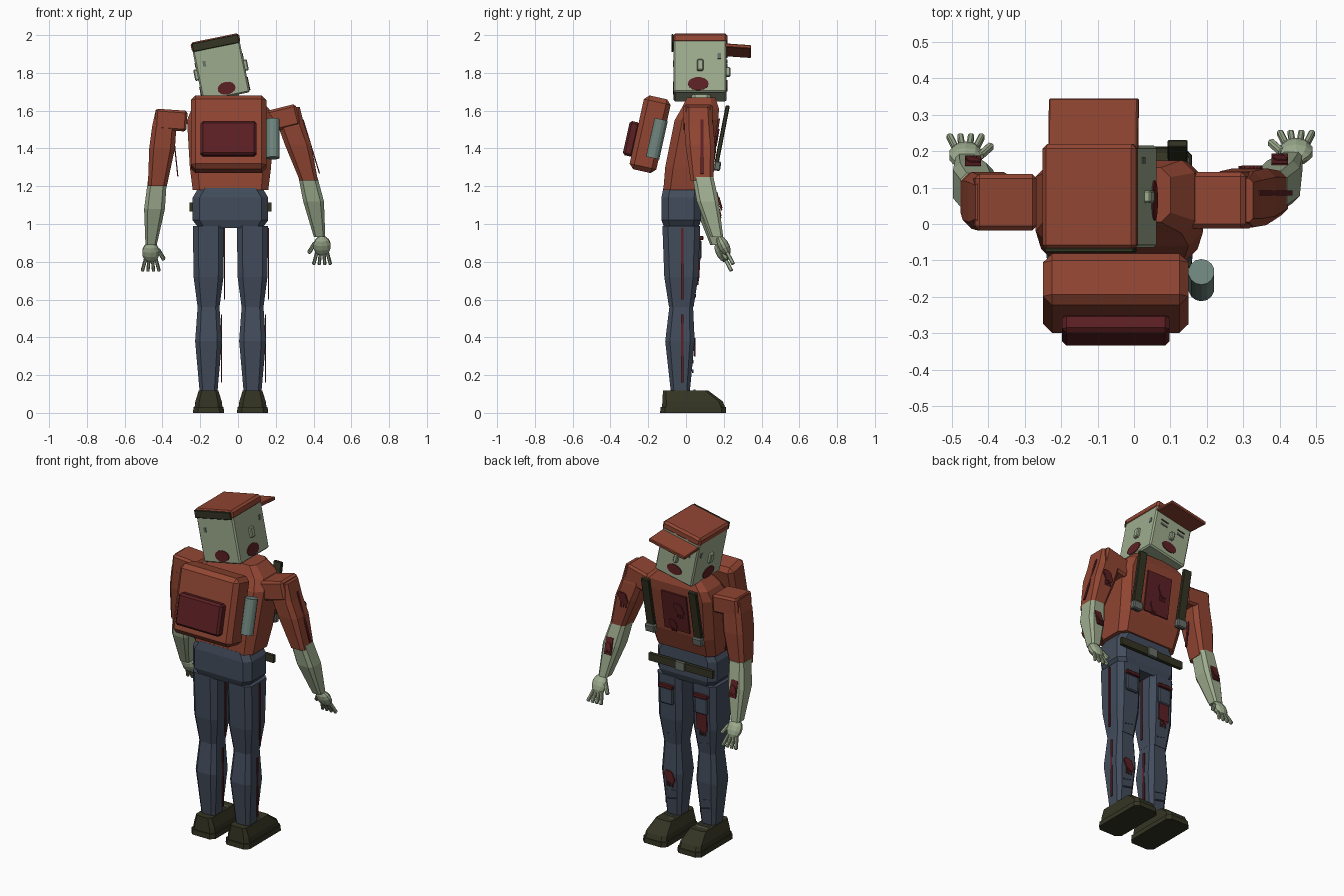
import bpy, bmesh, math
from mathutils import Matrix, Vector

cube = bpy.data.objects.get("Cube")
if cube:
    bpy.data.objects.remove(cube, do_unlink=True)


def material(name, r, g, b):
    """Flat material from linear colour values."""
    m = bpy.data.materials.new(name)
    m.use_nodes = True
    m.diffuse_color = (r, g, b, 1)
    m.node_tree.nodes["Principled BSDF"].inputs["Base Color"].default_value = (r, g, b, 1)
    return m


SKIN = material("pale_green_skin", .34, .41, .27)
RED = material("rust_red_cloth", .28, .06, .032)
DENIM = material("slate_denim", .056, .073, .107)
BOOT = material("dark_olive", .034, .034, .017)
BLOOD = material("dark_blood_red", .105, .014, .017)
TEAL = material("grey_teal", .16, .235, .205)
METAL = material("grey_metal", .14, .16, .14)


def finish(name, bm, mat, matrix=Matrix()):
    bmesh.ops.recalc_face_normals(bm, faces=bm.faces)
    me = bpy.data.meshes.new(name)
    bm.to_mesh(me)
    bm.free()
    ob = bpy.data.objects.new(name, me)
    ob.matrix_world = matrix
    me.materials.append(mat)
    bpy.context.collection.objects.link(ob)
    return ob


def turn(rx=0, ry=0, rz=0):
    return (Matrix.Rotation(math.radians(rz), 4, 'Z') @ Matrix.Rotation(math.radians(ry), 4, 'Y')
            @ Matrix.Rotation(math.radians(rx), 4, 'X'))


def box(name, loc, size, mat, rot=(0, 0, 0), bevel=0, frame=Matrix()):
    bm = bmesh.new()
    bmesh.ops.create_cube(bm, size=1, matrix=Matrix.Diagonal((*size, 1)))
    if bevel:
        bmesh.ops.bevel(bm, geom=bm.edges[:], offset=bevel, segments=1, affect='EDGES')
    return finish(name, bm, mat, frame @ Matrix.Translation(loc) @ turn(*rot))


def cylinder(name, loc, rx, ry, depth, mat, rot=(0, 0, 0), sides=14, frame=Matrix()):
    bm = bmesh.new()
    bmesh.ops.create_cone(bm, cap_ends=True, segments=sides, radius1=1, radius2=1, depth=depth,
                          matrix=Matrix.Diagonal((rx, ry, 1, 1)))
    return finish(name, bm, mat, frame @ Matrix.Translation(loc) @ turn(*rot))


def loft(name, sections, mat, cut=.35):
    """Stack chamfered rectangles given as (x, y, z, half width, half depth)."""
    bm = bmesh.new()
    rings = []
    for x, y, z, w, d in sections:
        c = cut * min(w, d)
        corner = [(w, d - c), (w - c, d), (c - w, d), (-w, d - c),
                  (-w, c - d), (c - w, -d), (w - c, -d), (w, c - d)]
        rings.append([bm.verts.new((x + a, y + b, z)) for a, b in corner])
    for lo, hi in zip(rings, rings[1:]):
        for i in range(8):
            j = (i + 1) % 8
            bm.faces.new((lo[i], lo[j], hi[j], hi[i]))
    bm.faces.new(rings[0])
    bm.faces.new(rings[-1])
    return finish(name, bm, mat)


def wound(name, loc, size, rot=(0, 0, 0), frame=Matrix()):
    """Splat of discs with drips on a surface facing +y."""
    f = frame @ Matrix.Translation(loc) @ turn(*rot)
    for i, (x, z, s) in enumerate([(0, 0, 1), (.8, .6, .6), (-.6, -.7, .7)]):
        cylinder(f"{name}_splat_{i}", (x * size, 0, z * size), s * size, s * size * 1.3, .009,
                 BLOOD, (90, 0, 0), 10, f)
    for i, x in enumerate((-.7, 0, .6)):
        box(f"{name}_drip_{i}", (x * size, 0, -1.7 * size), (size * .25, .008, size * 1.4), BLOOD, frame=f)


MID = -.04

# Torso, neck and pelvis
loft("torso", [(MID, -.015, 1.18, .2, .105), (MID, .01, 1.3, .215, .12), (MID, .055, 1.55, .23, .115),
               (MID, .075, 1.61, .205, .1), (MID, .08, 1.67, .14, .075)], RED)
loft("neck", [(MID, .08, 1.64, .06, .05), (-.06, .08, 1.7, .06, .05)], SKIN)
loft("pelvis", [(MID, -.025, .98, .17, .09), (MID, -.025, 1.02, .2, .105), (MID, -.025, 1.14, .2, .105),
                (MID, -.02, 1.19, .17, .1)], DENIM)
box("belt", (MID, .1, 1.09), (.435, .02, .045), BOOT)
box("belt_buckle", (MID, .113, 1.09), (.06, .012, .05), METAL)

# Chest panel, wounds and straps, leaning with the chest
CHEST = Matrix.Translation((MID, .157, 1.44)) @ turn(rx=-9)
box("chest_panel", (0, 0, 0), (.17, .009, .24), BLOOD, frame=CHEST)
wound("chest_wound_upper", (-.03, .006, .03), .025, frame=CHEST)
wound("chest_wound_lower", (.02, .006, -.08), .02, frame=CHEST)
for side, s in (("left", 1), ("right", -1)):
    box(f"{side}_strap", (s * .16, .028, .02), (.055, .022, .35), BOOT, (-2, 0, 0), .004, CHEST)
    box(f"{side}_strap_buckle", (s * .16, .03, -.13), (.065, .035, .05), METAL, bevel=.006, frame=CHEST)

# Backpack
PACK = Matrix.Translation((-.05, -.19, 1.475)) @ turn(rx=-12.5)
box("backpack", (0, 0, 0), (.4, .145, .4), RED, bevel=.025, frame=PACK)
box("backpack_pocket", (0, -.092, -.045), (.295, .055, .185), BLOOD, bevel=.012, frame=PACK)
cylinder("bottle", (.235, .04, -.015), .036, .036, .21, TEAL, frame=PACK)

# Head and cap, tilted sideways
HEAD = Matrix.Translation((-.09, .075, 1.815)) @ turn(ry=-11.5)
box("head", (0, 0, 0), (.255, .28, .29), SKIN, bevel=.008, frame=HEAD)
box("cap_crown", (0, 0, .148), (.262, .288, .052), RED, bevel=.012, frame=HEAD)
box("cap_back_band", (0, -.147, .146), (.25, .012, .046), BOOT, bevel=.003, frame=HEAD)
box("cap_brim", (0, .195, .105), (.25, .15, .02), RED, (-4, 0, 0), .004, HEAD)
for side, s in (("left", 1), ("right", -1)):
    box(f"{side}_ear", (s * .132, 0, 0), (.025, .035, .06), SKIN, bevel=.005, frame=HEAD)
    cylinder(f"{side}_cheek_wound", (s * .128, -.01, -.1), .036, .055, .007, BLOOD, (0, 90, 0), frame=HEAD)
    box(f"{side}_eye", (s * .06, .141, .035), (.045, .007, .012), METAL, frame=HEAD)
    box(f"{side}_brow", (s * .06, .141, .06), (.05, .007, .006), BOOT, frame=HEAD)
    box(f"{side}_temple_scar", (s * .128, .1, .05), (.005, .018, .03), METAL, frame=HEAD)
box("nose", (0, .147, -.01), (.025, .025, .05), SKIN, bevel=.005, frame=HEAD)
cylinder("mouth", (0, .141, -.085), .05, .03, .007, BLOOD, (90, 0, 0), frame=HEAD)
cylinder("nape_wound", (.01, -.141, -.1), .048, .034, .007, BLOOD, (90, 0, 0), frame=HEAD)
box("nape_scar", (-.08, -.141, .05), (.016, .005, .03), METAL, frame=HEAD)

# Legs and boots
for side, x in (("left", .077), ("right", -.156)):
    loft(f"{side}_thigh", [(x, -.025, .56, .058, .065), (x, -.025, .72, .079, .09),
                           (x, -.025, .99, .083, .1)], DENIM)
    loft(f"{side}_shin", [(x, -.03, .11, .047, .05), (x, -.032, .38, .071, .078),
                          (x, -.025, .57, .057, .062)], DENIM)
    box(f"{side}_thigh_stripe", (x + .085, -.02, .79), (.006, .012, .38), BLOOD)
    box(f"{side}_shin_stripe", (x + .069, -.02, .34), (.006, .012, .36), BLOOD)
    box(f"{side}_thigh_pocket", (x, .073, .865), (.085, .02, .1), DENIM, bevel=.006)
    box(f"{side}_pocket_flap", (x, .08, .925), (.095, .025, .022), BLOOD, bevel=.004)
    for i, z in enumerate((.62, .66, .22, .27)):
        box(f"{side}_crease_{i}", (x, .048 if z > .5 else .035, z), (.06, .008, .006), DENIM, (0, 12, 0))
    loft(f"{side}_boot_sole", [(x, .038, 0, .082, .175), (x, .038, .03, .08, .173)], BOOT, .3)
    loft(f"{side}_boot", [(x, .04, .03, .074, .167), (x, .035, .06, .07, .16),
                          (x, -.002, .118, .052, .12)], BOOT, .3)
    for i in range(4):
        box(f"{side}_lace_{i}", (x, .045 + i * .026, .117 - i * .005), (.07, .009, .012), METAL)
wound("thigh_wound", (-.156, .066, .74), .026, (-4, 0, 0))
box("thigh_patch", (-.156, .069, .77), (.07, .009, .11), BLOOD, (-3, 0, 0))
wound("shin_wound", (.077, .047, .36), .026)

# Arms: sleeve, forearm and hand for each pose
ARMS = {
    "left": dict(
        shoulder=((.235, .065, 1.56), (.17, .155, .115), -14),
        sleeve=[(.375, .085, 1.23, .048, .06), (.318, .075, 1.42, .07, .078), (.282, .068, 1.52, .07, .077),
                (.297, .065, 1.62, .03, .06)],
        fore=[(.432, .165, .93, .03, .032), (.4, .115, 1.12, .055, .058), (.37, .09, 1.25, .05, .055)],
        wrist=(.445, .18, .92), stripe=((.388, .085, 1.41), -17), thumb=-1),
    "right": dict(
        shoulder=((-.355, .06, 1.55), (.17, .155, .11), 4),
        sleeve=[(-.427, .075, 1.2, .05, .06), (-.402, .065, 1.4, .068, .078), (-.39, .06, 1.52, .064, .077),
                (-.395, .06, 1.605, .04, .06)],
        fore=[(-.46, .16, .89, .03, .032), (-.442, .11, 1.08, .055, .058), (-.427, .085, 1.23, .05, .055)],
        wrist=(-.462, .17, .885), stripe=((-.334, .07, 1.4), -6), thumb=1)}
for side, a in ARMS.items():
    loc, size, roll = a["shoulder"]
    box(f"{side}_shoulder", loc, size, RED, (0, roll, 0), .012)
    loft(f"{side}_sleeve", a["sleeve"], RED)
    loft(f"{side}_forearm", a["fore"], SKIN)
    box(f"{side}_sleeve_stripe", a["stripe"][0], (.006, .014, .3), BLOOD, (0, a["stripe"][1], 0))
    x, y, z, w, d = a["fore"][1]
    box(f"{side}_forearm_patch", (x, y + d + .002, z), (.045, .009, .1), BLOOD, (16, 0, 0))
    wound(f"{side}_forearm_wound", (x, y + d + .006, z), .016, (16, 0, 0))

    # Hand hangs forward with spread fingers
    hand = Matrix.Translation(a["wrist"]) @ turn(rx=28)
    bm = bmesh.new()
    bmesh.ops.create_uvsphere(bm, u_segments=10, v_segments=7, radius=1,
                              matrix=Matrix.Translation((0, 0, -.04)) @ Matrix.Diagonal((.048, .03, .058, 1)))
    finish(f"{side}_palm", bm, SKIN, hand)
    for i in range(4):
        k = i - 1.5
        box(f"{side}_finger_{i}", (k * .024, 0, -.115), (.017, .02, .075), SKIN, (0, -k * 9, 0), .004, hand)
    box(f"{side}_thumb", (a["thumb"] * .054, .005, -.055), (.02, .022, .07), SKIN,
        (0, -a["thumb"] * 28, 0), .005, hand)
wound("sleeve_wound", (.318, .155, 1.43), .025, (-2, 0, 0))
